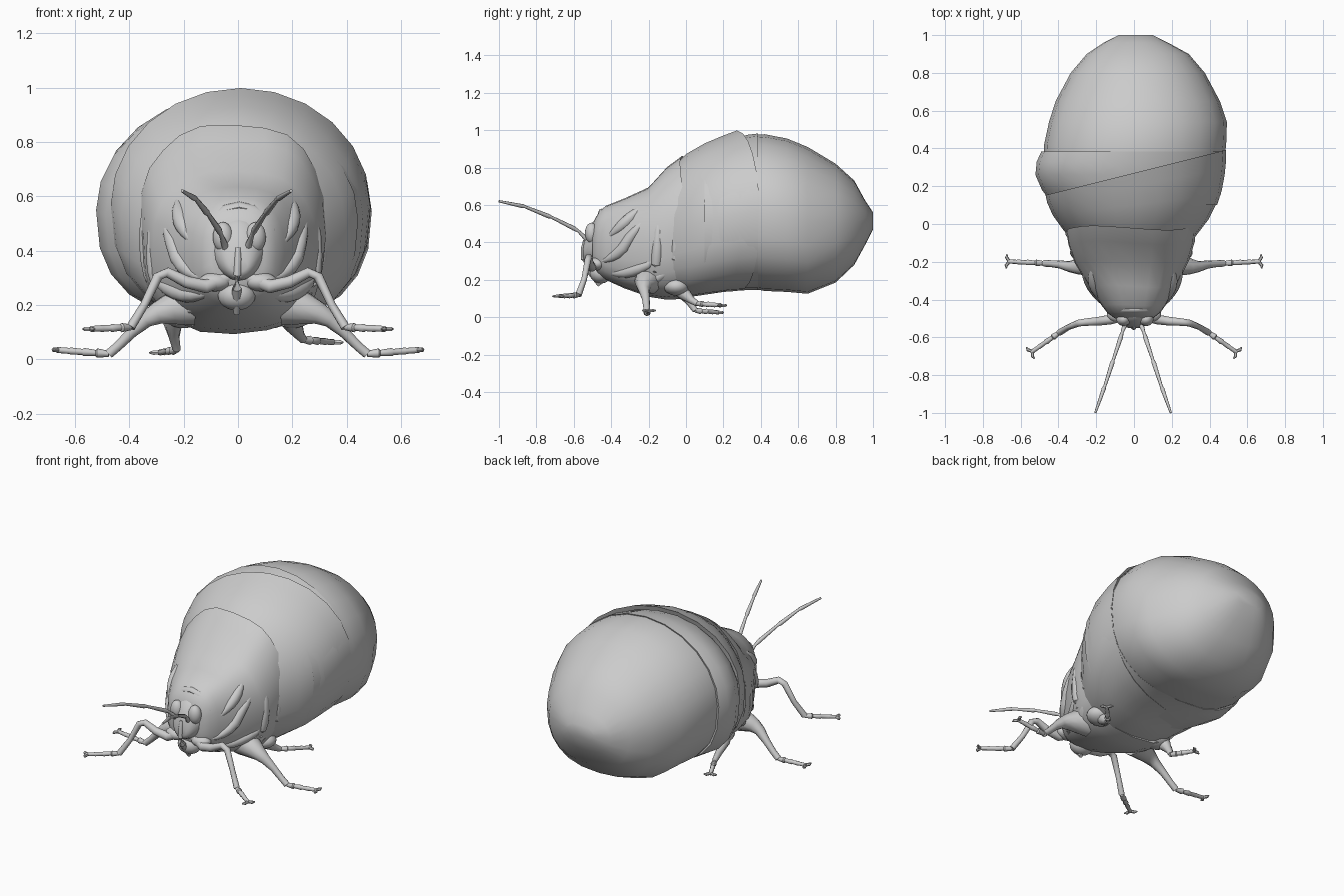
import bpy, bmesh, math
from mathutils import Vector

if "Cube" in bpy.data.objects:
    bpy.data.objects.remove(bpy.data.objects["Cube"])

grey = bpy.data.materials.new("shell grey")
grey.diffuse_color = (0.6, 0.6, 0.6, 1)
grey.use_nodes = True
grey.node_tree.nodes["Principled BSDF"].inputs["Base Color"].default_value = grey.diffuse_color


def finish(name, bm):
    bmesh.ops.recalc_face_normals(bm, faces=bm.faces[:])
    me = bpy.data.meshes.new(name)
    bm.to_mesh(me)
    bm.free()
    me.materials.append(grey)
    ob = bpy.data.objects.new(name, me)
    bpy.context.collection.objects.link(ob)
    return ob


def skin(name, rings, front=True, back=True):
    bm = bmesh.new()
    rows = [[bm.verts.new(p) for p in r] for r in rings]
    n = len(rows[0])
    for a, b in zip(rows, rows[1:]):
        for i in range(n):
            j = (i + 1) % n
            bm.faces.new((a[i], a[j], b[j], b[i]))
    if front:
        bm.faces.new(rows[0])
    if back:
        bm.faces.new(rows[-1][::-1])
    return finish(name, bm)


def on_section(s, ang, low=0.8, high=1.0, grow=1.0):
    # s = (y, left x, right x, bottom z, top z); low and high set how square each half is
    y, l, r, b, t = s
    c, d = math.cos(ang), math.sin(ang)
    e = low if d < 0 else high
    c = math.copysign(abs(c) ** e, c) * grow
    d = math.copysign(abs(d) ** e, d) * grow
    return Vector(((l + r) / 2 + (r - l) / 2 * c, y, (b + t) / 2 + (t - b) / 2 * d))


def shell(name, secs, n=24, skew=0.0, lip=False, wave=0.0, low=0.8, high=1.0, front=False):
    rings = []
    for k, s in enumerate(secs):
        f = k / (len(secs) - 1)
        ring = []
        for i in range(n):
            a = 2 * math.pi * i / n
            p = on_section(s, a, low, high, 1 + wave * f * math.sin(7 * a + 1))
            p.y += skew * p.x * f + wave * f * math.cos(3 * a)
            ring.append(p)
        rings.append(ring)
    if lip:  # rear edge folds inwards
        c = sum(rings[-1], Vector()) / n
        rings.append([c + (p - c) * 0.93 + Vector((0, -0.012, 0)) for p in rings[-1]])
    return skin(name, rings, front, not lip)


def tube(name, pts, radii, n=8):
    pts = [Vector(p) for p in pts]
    rings = []
    for i, p in enumerate(pts):
        d = (pts[min(i + 1, len(pts) - 1)] - pts[max(i - 1, 0)]).normalized()
        u = d.orthogonal() if abs(d.z) > 0.95 else d.cross(Vector((0, 0, 1)))
        u.normalize()
        v = d.cross(u)
        rings.append([p + radii[i] * (u * math.cos(2 * math.pi * k / n) + v * math.sin(2 * math.pi * k / n))
                      for k in range(n)])
    return skin(name, rings)


def ball(name, loc, size):
    bm = bmesh.new()
    bmesh.ops.create_uvsphere(bm, u_segments=18, v_segments=12, radius=1)
    for v in bm.verts:
        v.co = Vector(loc) + Vector([a * b for a, b in zip(v.co, size)])
    return finish(name, bm)


# swollen abdomen
shell("abdomen", [(.34, -.478, .478, .155, .972), (.42, -.476, .488, .14, .978),
                  (.54, -.45, .492, .135, .955), (.65, -.415, .455, .125, .91),
                  (.8, -.335, .375, .185, .82), (.9, -.25, .29, .28, .73),
                  (.96, -.16, .18, .39, .62), (1.0, -.08, .1, .47, .56)])
# overlapping body segments
shell("rear_band", [(.1, -.428, .44, .13, .9), (.18, -.487, .465, .135, .93),
                    (.26, -.522, .48, .14, .958), (.33, -.515, .487, .145, .975),
                    (.385, -.49, .488, .145, .982)], lip=True)
shell("wing_segment", [(-.08, -.335, .315, .11, .79), (0, -.38, .395, .105, .872),
                       (.1, -.43, .46, .12, .93), (.2, -.46, .482, .135, .972),
                       (.27, -.468, .487, .14, .998)], skew=0.25, lip=True)
thorax = [(-.50, -.10, .10, .28, .50), (-.47, -.14, .14, .23, .555),
          (-.43, -.17, .17, .2, .595), (-.33, -.235, .225, .155, .635),
          (-.2, -.315, .29, .11, .695), (-.1, -.35, .32, .095, .805),
          (-.02, -.362, .325, .1, .865)]
shell("thorax", thorax, lip=True, wave=0.012, low=0.74, high=0.8, front=True)


# soft skin folds, mostly sunk into the thorax sides
def thorax_point(y, deg):
    for a, b in zip(thorax, thorax[1:]):
        if a[0] <= y <= b[0]:
            f = (y - a[0]) / (b[0] - a[0])
            return on_section([p + (q - p) * f for p, q in zip(a, b)],
                              math.radians(deg), 0.74, 0.8, 0.93)


folds = [(-.46, -30, -.2, 25), (-.44, -55, -.12, -8), (-.42, 5, -.22, 45),
         (-.3, -60, -.05, -25), (-.06, -50, -.04, 30), (-.17, -45, -.14, 20)]
for y0, a0, y1, a1 in folds:
    for mirror in (False, True):
        pts = []
        for k in range(9):
            a = a0 + (a1 - a0) * k / 8
            pts.append(thorax_point(y0 + (y1 - y0) * k / 8, 180 - a if mirror else a))
        tube("thorax_fold", pts, [.004 + .028 * math.sin(math.pi * k / 8) for k in range(9)], 12)

# head with collar, eyes and beak
shell("head", [(-.55, -.03, .035, .32, .37), (-.54, -.055, .06, .30, .43),
               (-.51, -.08, .085, .29, .50), (-.47, -.105, .11, .29, .53),
               (-.41, -.12, .12, .30, .545)], n=20, low=1.0, front=True)
tube("head_collar", [(.005 + .125 * math.cos(a), -.45, .435 + .125 * math.sin(a))
                     for a in [math.radians(-30 + 24 * k) for k in range(11)]],
     [.012 + .008 * math.sin(math.pi * k / 10) for k in range(11)])
ball("left_eye", (-.055, -.505, .45), (.038, .035, .055))
ball("right_eye", (.065, -.505, .45), (.038, .035, .055))
tube("beak", [(0, -.54, .41), (0, -.548, .37), (-.003, -.547, .31), (-.005, -.525, .26), (-.005, -.46, .17)],
     [.01, .013, .014, .018, .012])
ball("lower_mouth", (-.005, -.455, .235), (.07, .06, .055))

# antennae
for side, name in ((-1, "left_antenna"), (1, "right_antenna")):
    base = [(.04, -.525, .41), (.058, -.575, .46), (.065, -.6, .475), (.105, -.72, .535),
            (.11, -.735, .54), (.15, -.86, .59), (.155, -.872, .593), (.2, -1.0, .62)]
    tube(name, [(side * x - .005, y, z) for x, y, z in base],
         [.014, .008, .012, .008, .012, .008, .011, .006])


# legs: limb path, then a foot with flared joints and two claws
def leg(name, limb, radii, toe):
    tube(name, limb, radii, 10)
    a, b = Vector(limb[-1]), Vector(toe)
    pts, rad = [], []
    for k in range(4):
        pts += [a.lerp(b, k / 4), a.lerp(b, k / 4 + .22)]
        rad += [.011, .017 - .002 * k]
    tube(name + "_foot", pts + [b], rad + [.008])
    d = (b - a).normalized()
    s = d.cross(Vector((0, 0, 1))).normalized()
    for sg in (-1, 1):
        tube(name + "_claw", [b - d * .01, b + s * sg * .022 + d * .006, b + s * sg * .038 + d * .004],
             [.009, .009, .003], 6)


for side, word in ((-1, "left"), (1, "right")):
    def m(pts):
        return [(side * x, y, z) for x, y, z in pts]
    ball(word + "_front_hip", (side * .085, -.475, .285), (.06, .045, .035))
    leg(word + "_front_leg",
        m([(.04, -.48, .30), (.12, -.505, .268), (.19, -.515, .285), (.26, -.52, .32),
           (.295, -.525, .305), (.345, -.545, .2), (.395, -.575, .118)]),
        [.025, .026, .023, .019, .018, .015, .017], (side * .545, -.68, .112))
    leg(word + "_middle_leg",
        m([(.18, -.2, .2), (.25, -.215, .185), (.3, -.225, .168), (.34, -.225, .145), (.39, -.215, .1),
           (.44, -.21, .05), (.475, -.208, .02)]),
        [.08, .06, .042, .03, .021, .018, .018], (side * .67, -.198, .035))
    ball(word + "_hind_hip", (side * .2, -.05, .165), (.08, .07, .05))

leg("left_hind_leg", [(-.22, -.06, .2), (-.24, -.02, .13), (-.235, .02, .08), (-.225, .05, .035)],
    [.05, .035, .02, .015], (-.29, .18, .025))
leg("right_hind_leg", [(.18, -.06, .18), (.205, -.01, .125), (.225, .03, .09), (.24, .06, .072)],
    [.05, .035, .02, .015], (.355, .19, .063))

# smooth shading with crisp edges
for ob in bpy.data.objects:
    ob.select_set(True)
    bpy.context.view_layer.objects.active = ob
bpy.ops.object.shade_smooth_by_angle(angle=math.radians(45))
